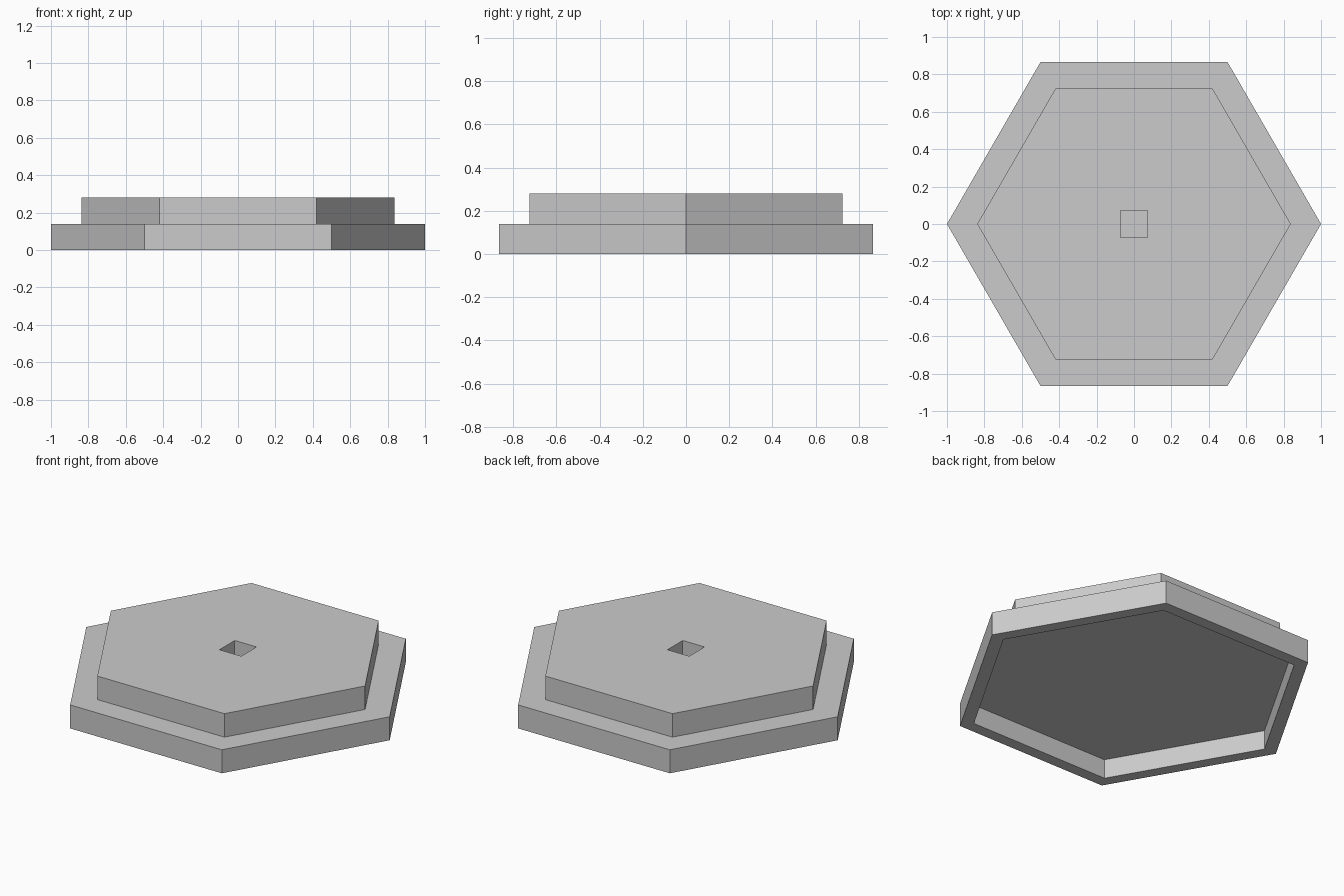
import bpy
from math import pi, sqrt

cube = bpy.data.objects.get("Cube")
if cube:
    bpy.data.objects.remove(cube, do_unlink=True)

grey = bpy.data.materials.new("light_grey")
grey.use_nodes = True
colour = (0.6, 0.6, 0.6, 1)
grey.diffuse_color = colour
grey.node_tree.nodes["Principled BSDF"].inputs["Base Color"].default_value = colour


def prism(name, sides, radius, bottom, top, turn):
    """Upright prism with flat faces, one corner at angle turn + 90 degrees."""
    bpy.ops.mesh.primitive_cylinder_add(
        vertices=sides, radius=radius, depth=top - bottom,
        location=(0, 0, (bottom + top) / 2), rotation=(0, 0, turn))
    obj = bpy.context.object
    obj.name = name
    obj.data.materials.append(grey)
    return obj


def cut(target, cutter):
    """Carve the cutter out of the target, then discard it."""
    mod = target.modifiers.new("recess", "BOOLEAN")
    mod.operation = "DIFFERENCE"
    mod.solver = "EXACT"
    mod.object = cutter
    bpy.context.view_layer.objects.active = target
    bpy.ops.object.modifier_apply(modifier=mod.name)
    bpy.data.objects.remove(cutter, do_unlink=True)


step = 0.14      # height of each tier
roof = 0.115     # ceiling of the hollow underside

# Lower tier: hexagon with a hollow underside
base = prism("base_tier", 6, 1.0, 0, step, pi / 6)
cut(base, prism("underside_cutter", 6, 0.92, -0.1, roof, pi / 6))

# Upper tier: smaller hexagon with a square socket in the middle
upper = prism("upper_tier", 6, 0.838, step, 2 * step, pi / 6)
cut(upper, prism("socket_cutter", 4, 0.072 * sqrt(2), step - 0.05, 0.4, pi / 4))
